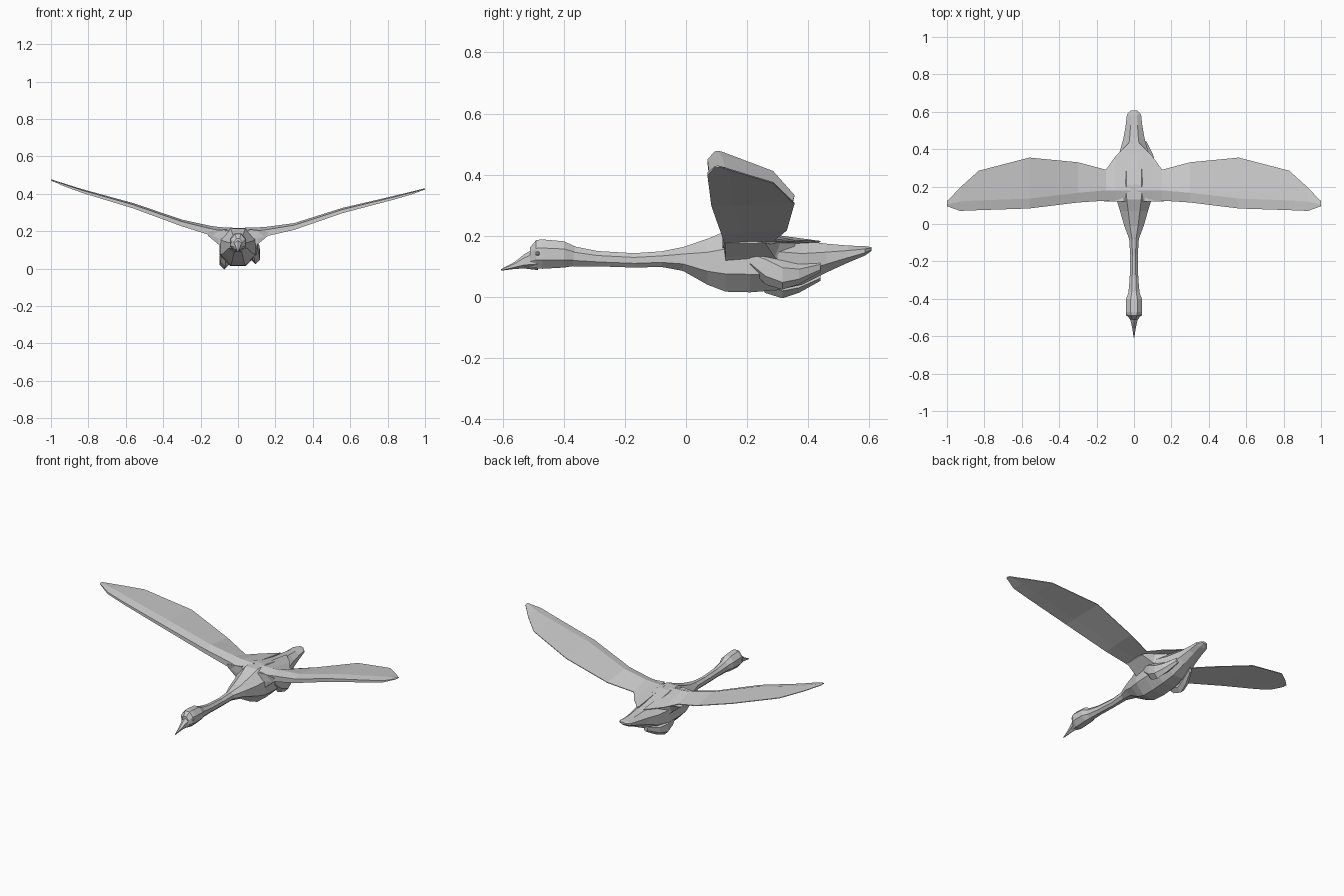
import bpy, bmesh
from math import sin, cos, pi


def loft(name, rings):
    """Skin equal-length rings of points into a closed flat-shaded mesh."""
    bm = bmesh.new()
    rows = [[bm.verts.new(p) for p in ring] for ring in rings]
    n = len(rows[0])
    for a, b in zip(rows, rows[1:]):
        for i in range(n):
            j = (i + 1) % n
            bm.faces.new((a[i], a[j], b[j], b[i]))
    bm.faces.new(rows[0])
    bm.faces.new(rows[-1][::-1])
    bmesh.ops.recalc_face_normals(bm, faces=bm.faces)
    me = bpy.data.meshes.new(name)
    bm.to_mesh(me)
    bm.free()
    ob = bpy.data.objects.new(name, me)
    bpy.context.collection.objects.link(ob)
    return ob


def oval(y, half_w, z0, z1, x=0, sides=8):
    """Faceted cross-section in the xz plane, flat side on top."""
    zc, h = (z0 + z1) / 2, (z1 - z0) / 2
    k = cos(pi / sides)
    ring = []
    for i in range(sides):
        a = 2 * pi * (i + 0.5) / sides
        ring.append((x + half_w * cos(a) / k, y, zc + h * sin(a) / k))
    return ring


# Neck, breast, belly and tail: y, half width, bottom, top
body = [(-0.37, 0.030, 0.100, 0.166), (-0.29, 0.023, 0.100, 0.150),
        (-0.17, 0.020, 0.096, 0.143), (-0.08, 0.026, 0.098, 0.149),
        (-0.01, 0.052, 0.085, 0.163), (0.07, 0.075, 0.040, 0.190),
        (0.13, 0.093, 0.017, 0.215), (0.21, 0.100, 0.015, 0.216),
        (0.30, 0.098, 0.022, 0.200), (0.38, 0.078, 0.040, 0.184),
        (0.46, 0.056, 0.080, 0.174), (0.53, 0.044, 0.112, 0.168),
        (0.585, 0.038, 0.135, 0.166), (0.607, 0.016, 0.150, 0.163)]
loft("body", [oval(*s) for s in body])

# Head, then the pointed bill
head = [(-0.36, 0.027, 0.102, 0.164), (-0.40, 0.042, 0.096, 0.182),
        (-0.47, 0.043, 0.092, 0.188), (-0.49, 0.037, 0.094, 0.186),
        (-0.51, 0.021, 0.096, 0.162)]
loft("head", [oval(*s) for s in head])
bill = [(-0.485, 0.028, 0.093, 0.160), (-0.53, 0.015, 0.096, 0.136),
        (-0.56, 0.009, 0.093, 0.113), (-0.606, 0.002, 0.086, 0.090)]
loft("bill", [oval(*s, sides=6) for s in bill])

# Wings: x, leading y, ridge y, trailing y, thickness
wing = [(0.02, 0.12, 0.18, 0.44, 0.06), (0.10, 0.12, 0.18, 0.36, 0.06),
        (0.15, 0.125, 0.18, 0.29, 0.050), (0.30, 0.115, 0.167, 0.33, 0.036),
        (0.56, 0.083, 0.136, 0.355, 0.028), (0.83, 0.074, 0.126, 0.285, 0.020),
        (0.93, 0.070, 0.120, 0.195, 0.015), (1.00, 0.095, 0.105, 0.120, 0.006)]
lifts = {"wing_right": (1, (.218, .220, .223, .243, .325, .388, .412, .430)),
         "wing_left": (-1, (.218, .222, .229, .262, .350, .424, .455, .478))}
for name, (side, heights) in lifts.items():
    rings = []
    for (x, lead, ridge, trail, t), z in zip(wing, heights):
        drop = min(0.024, 0.6 * t)
        if x < 0.2:
            drop = 0.035
        rings.append([(side * x, lead, z - 0.3 * t), (side * x, ridge, z),
                      (side * x, trail, z - drop),
                      (side * x, trail, z - drop - 0.004),
                      (side * x, ridge + 0.02, z - 0.9 * t),
                      (side * x, lead, z - t)])
    loft(name, rings)

# Shoulders blending wing roots into the flanks
for name, s in (("shoulder_right", 1), ("shoulder_left", -1)):
    loft(name, [[(s * x, 0.12, z1), (s * x, y, z1 - 0.025),
                 (s * x, y - 0.02, z0), (s * x, 0.13, z0)]
                for x, y, z0, z1 in ((0.06, 0.36, 0.09, 0.210),
                                     (0.105, 0.31, 0.13, 0.205),
                                     (0.16, 0.28, 0.175, 0.198))])

# Tucked thighs and trailing feet, one hanging lower than the other
for name, s, dx, dz in (("leg_right", 1, 0.0, 0.028), ("leg_left", -1, -0.02, 0.0)):
    leg = [(0.21, 0.018, 0.07, 0.125, 0.085), (0.26, 0.026, 0.020, 0.115, 0.088),
           (0.315, 0.024, 0.002, 0.085, 0.094), (0.37, 0.022, 0.018, 0.075, 0.080),
           (0.44, 0.012, 0.055, 0.085, 0.055)]
    loft(name, [oval(y, w, z0 + dz, z1 + dz, s * (x + dx), 6)
                for y, w, z0, z1, x in leg])

# Eyes
for name, s in (("eye_right", 1), ("eye_left", -1)):
    bpy.ops.mesh.primitive_ico_sphere_add(subdivisions=1, radius=0.009,
                                          location=(s * 0.036, -0.485, 0.142))
    bpy.context.object.name = name
